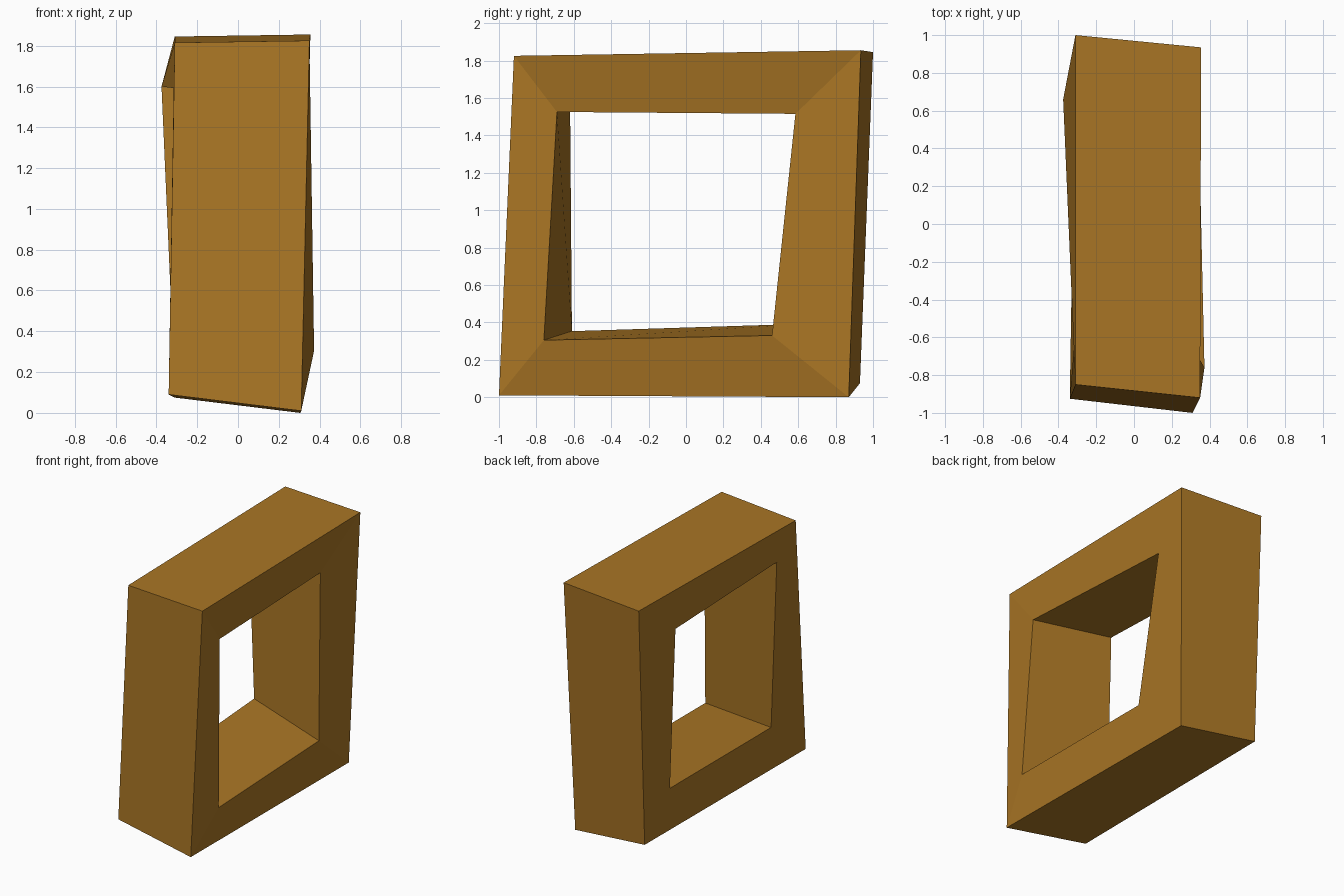
import bpy
import bmesh

if "Cube" in bpy.data.objects:
    bpy.data.objects.remove(bpy.data.objects["Cube"])

# One flat ochre colour
ochre = bpy.data.materials.new("ochre")
ochre.diffuse_color = (0.40, 0.18, 0.018, 1.0)
ochre.use_nodes = True
ochre.node_tree.nodes["Principled BSDF"].inputs["Base Color"].default_value = ochre.diffuse_color

# Four loops of a slightly warped square frame, each ordered
# bottom front, bottom back, top back, top front
right_outer = [(0.31, -1.0, 0.01), (0.305, 0.87, 0.0), (0.355, 0.935, 1.855), (0.35, -0.92, 1.825)]
right_inner = [(0.373, -0.76, 0.305), (0.345, 0.46, 0.33), (0.27, 0.585, 1.515), (0.332, -0.69, 1.525)]
left_inner = [(-0.275, -0.61, 0.353), (-0.322, 0.65, 0.393), (-0.375, 0.66, 1.60), (-0.315, -0.62, 1.592)]
left_outer = [(-0.34, -0.925, 0.09), (-0.31, 0.93, 0.075), (-0.31, 1.0, 1.845), (-0.31, -0.85, 1.815)]

# Bridge each loop to the next, and the last back to the first
bm = bmesh.new()
loops = [[bm.verts.new(p) for p in loop]
         for loop in (right_outer, right_inner, left_inner, left_outer)]
for k in range(4):
    a, b = loops[k], loops[(k + 1) % 4]
    for i in range(4):
        j = (i + 1) % 4
        bm.faces.new((a[i], a[j], b[j], b[i]))
bmesh.ops.recalc_face_normals(bm, faces=bm.faces)

# Frame object
mesh = bpy.data.meshes.new("square_frame")
bm.to_mesh(mesh)
bm.free()
mesh.materials.append(ochre)
frame = bpy.data.objects.new("square_frame", mesh)
bpy.context.collection.objects.link(frame)
